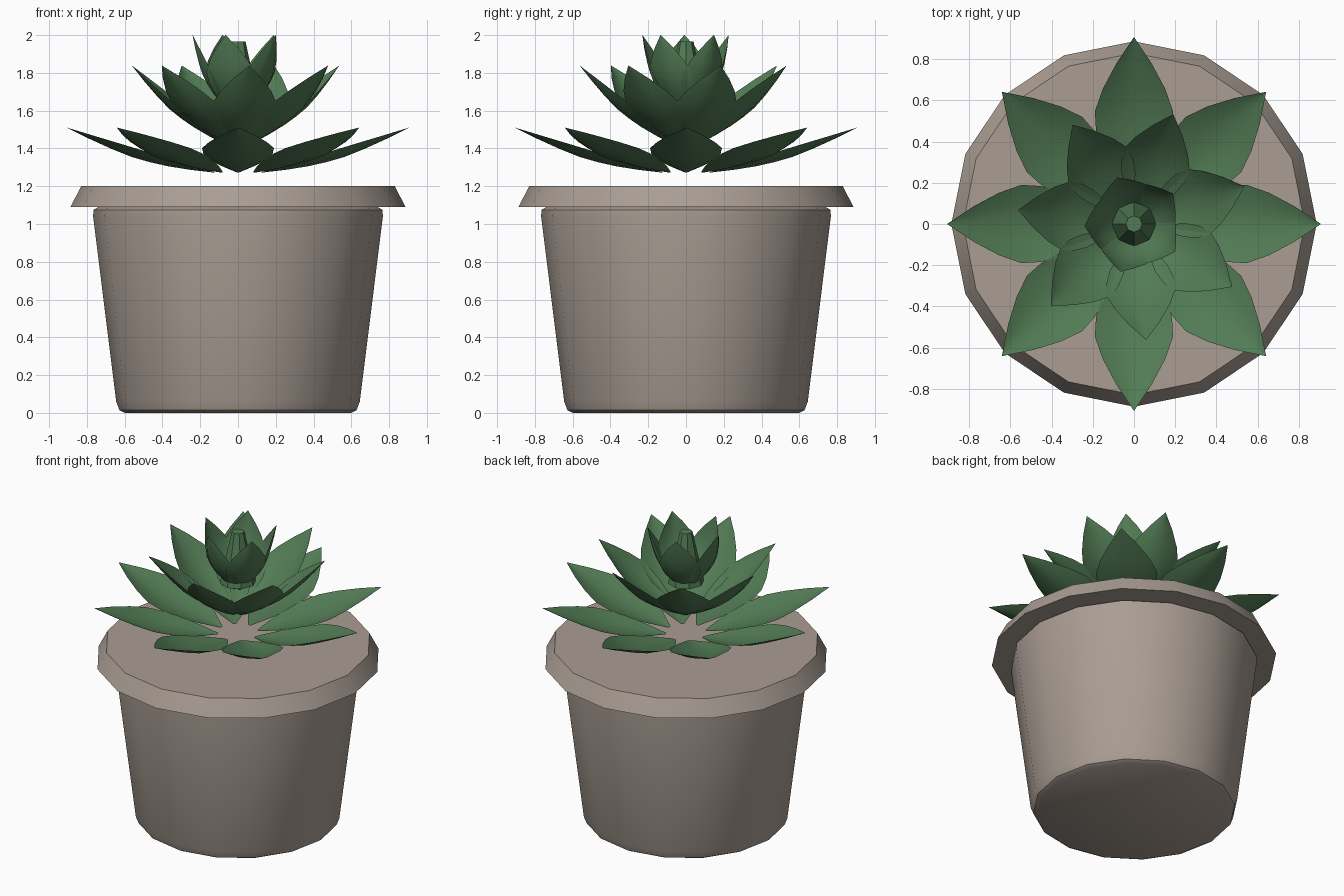
import bpy
import bmesh
from math import cos, sin, pi, radians
from mathutils import Vector, Matrix

cube = bpy.data.objects.get("Cube")
if cube:
    bpy.data.objects.remove(cube, do_unlink=True)


def make_material(name, rgb):
    mat = bpy.data.materials.new(name)
    mat.use_nodes = True
    color = (*rgb, 1.0)
    mat.diffuse_color = color
    bsdf = next(n for n in mat.node_tree.nodes if n.type == 'BSDF_PRINCIPLED')
    bsdf.inputs["Base Color"].default_value = color
    return mat


clay = make_material("clay", (0.40, 0.34, 0.295))
green = make_material("leaf green", (0.085, 0.20, 0.09))


def finish(bm, name, mat):
    """Turn a bmesh into an object with smooth shading that keeps hard edges."""
    mesh = bpy.data.meshes.new(name)
    bm.to_mesh(mesh)
    bm.free()
    mesh.materials.append(mat)
    obj = bpy.data.objects.new(name, mesh)
    bpy.context.collection.objects.link(obj)
    bpy.ops.object.select_all(action='DESELECT')
    obj.select_set(True)
    bpy.context.view_layer.objects.active = obj
    bpy.ops.object.shade_smooth_by_angle(angle=radians(35))
    return obj


def turned(name, profile, sides, mat):
    """Closed solid of revolution from (radius, height) pairs, bottom to top."""
    bm = bmesh.new()
    rings = [[bm.verts.new((r * cos(2 * pi * i / sides), r * sin(2 * pi * i / sides), z))
              for i in range(sides)] for r, z in profile]
    for low, high in zip(rings, rings[1:]):
        for i in range(sides):
            j = (i + 1) % sides
            bm.faces.new((low[i], low[j], high[j], high[i]))
    bm.faces.new(rings[0][::-1])
    bm.faces.new(rings[-1])
    return finish(bm, name, mat)


# Pot body, rim with soil-level top, and central bud
turned("pot_body", [(0.60, 0), (0.628, 0.015), (0.645, 0.06),
                    (0.767, 1.04), (0.765, 1.075), (0.74, 1.09)], 16, clay)
turned("pot_rim", [(0.887, 1.09), (0.83, 1.2)], 16, clay)
turned("center_bud", [(0.115, 1.62), (0.04, 1.965)], 8, green)

# Leaf outline: (position along leaf, fraction of full half width)
OUTLINE = [(0, 0.06), (0.15, 0.5), (0.3, 0.83), (0.42, 0.97),
           (0.54, 1), (0.68, 0.80), (0.84, 0.45), (1, 0.01)]
ACROSS = (-1, -0.5, 0, 0.5, 1)


def leaf(name, base, tip, half_width, cup, angle):
    """Cupped single-sheet leaf from base to tip, both (radius, height)."""
    start, end = Vector((base[0], 0, base[1])), Vector((tip[0], 0, tip[1]))
    along = end - start
    outward = Vector((along.z, 0, -along.x)).normalized()
    turn = Matrix.Rotation(angle, 3, 'Z')
    bm = bmesh.new()
    rows = []
    for t, w in OUTLINE:
        row = []
        for u in ACROSS:
            p = start + along * t + outward * (cup * w * (1 - u * u))
            p.y = u * w * half_width
            row.append(bm.verts.new(turn @ p))
        rows.append(row)
    for a, b in zip(rows, rows[1:]):
        for i in range(len(ACROSS) - 1):
            bm.faces.new((a[i], b[i], b[i + 1], a[i + 1]))
    finish(bm, name, green)


# Three whorls: name, count, first angle, base, tip, half width, cup depth
WHORLS = [("outer_leaf", 8, 0, (0.125, 1.275), (0.905, 1.51), 0.19, 0.05),
          ("middle_leaf", 7, -84, (0.06, 1.42), (0.565, 1.838), 0.168, 0.05),
          ("inner_leaf", 5, 38, (0.035, 1.58), (0.24, 2.0), 0.132, 0.045)]
for name, count, first, base, tip, half_width, cup in WHORLS:
    for i in range(count):
        leaf(f"{name}_{i + 1}", base, tip, half_width, cup,
             radians(first) + 2 * pi * i / count)
